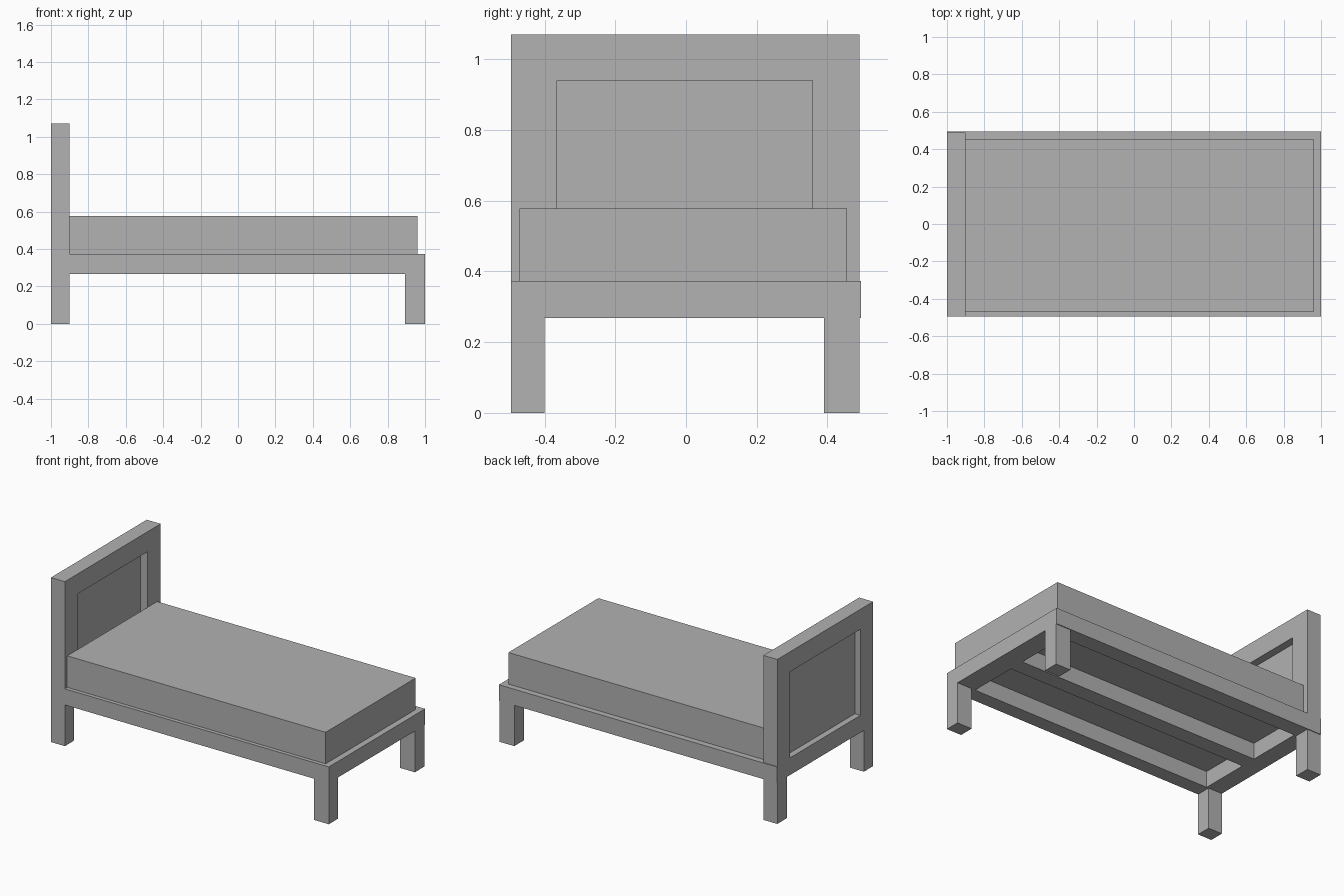
import bpy, bmesh
from mathutils import Vector

if "Cube" in bpy.data.objects:
    bpy.data.objects.remove(bpy.data.objects["Cube"])

grey = bpy.data.materials.new("plain_grey")
grey.diffuse_color = (0.445, 0.445, 0.445, 1)
grey.use_nodes = True
grey.node_tree.nodes["Principled BSDF"].inputs["Base Color"].default_value = grey.diffuse_color


def finish(name, bm):
    bmesh.ops.recalc_face_normals(bm, faces=bm.faces)
    mesh = bpy.data.meshes.new(name)
    bm.to_mesh(mesh)
    bm.free()
    mesh.materials.append(grey)
    ob = bpy.data.objects.new(name, mesh)
    bpy.context.collection.objects.link(ob)
    return ob


def slab(name, us, vs, holes, place, thickness):
    """Solid slab over a grid of cells, leaving out the cells in holes."""
    bm = bmesh.new()
    pts = [[bm.verts.new(place(u, v)) for v in vs] for u in us]
    for i in range(len(us) - 1):
        for j in range(len(vs) - 1):
            if (i, j) not in holes:
                bm.faces.new((pts[i][j], pts[i + 1][j], pts[i + 1][j + 1], pts[i][j + 1]))
    new = bmesh.ops.extrude_face_region(bm, geom=bm.faces[:], use_keep_orig=True)["geom"]
    bmesh.ops.translate(bm, vec=Vector(thickness),
                        verts=[g for g in new if isinstance(g, bmesh.types.BMVert)])
    return finish(name, bm)


def box(name, x, y, z):
    return slab(name, x, y, (), lambda u, v: (u, v, z[0]), (0, 0, z[1] - z[0]))


# Headboard: two posts with legs, a top rail and a bottom rail around an opening
slab("headboard_frame",
     (-0.495, -0.40, -0.365, 0.357, 0.39, 0.49),
     (0, 0.27, 0.38, 0.94, 1.07),
     {(1, 0), (2, 0), (3, 0), (2, 2)},
     lambda y, z: (-1.0, y, z), (0.10, 0, 0))

# Thin panel set into the headboard opening
box("headboard_panel", (-0.96, -0.95), (-0.365, 0.357), (0.38, 0.94))

# Bed frame: outer rails and a central beam around two long openings
slab("bed_frame",
     (-1.0, -0.885, 0.866, 1.0),
     (-0.495, -0.40, -0.078, 0.027, 0.39, 0.495),
     {(1, 1), (1, 3)},
     lambda x, y: (x, y, 0.268), (0, 0, 0.105))

# Foot legs
for name, y in (("foot_leg_front", (-0.495, -0.40)), ("foot_leg_back", (0.39, 0.49))):
    box(name, (0.893, 1.0), y, (0, 0.27))

# Mattress
box("mattress", (-0.9, 0.96), (-0.47, 0.455), (0.373, 0.578))
